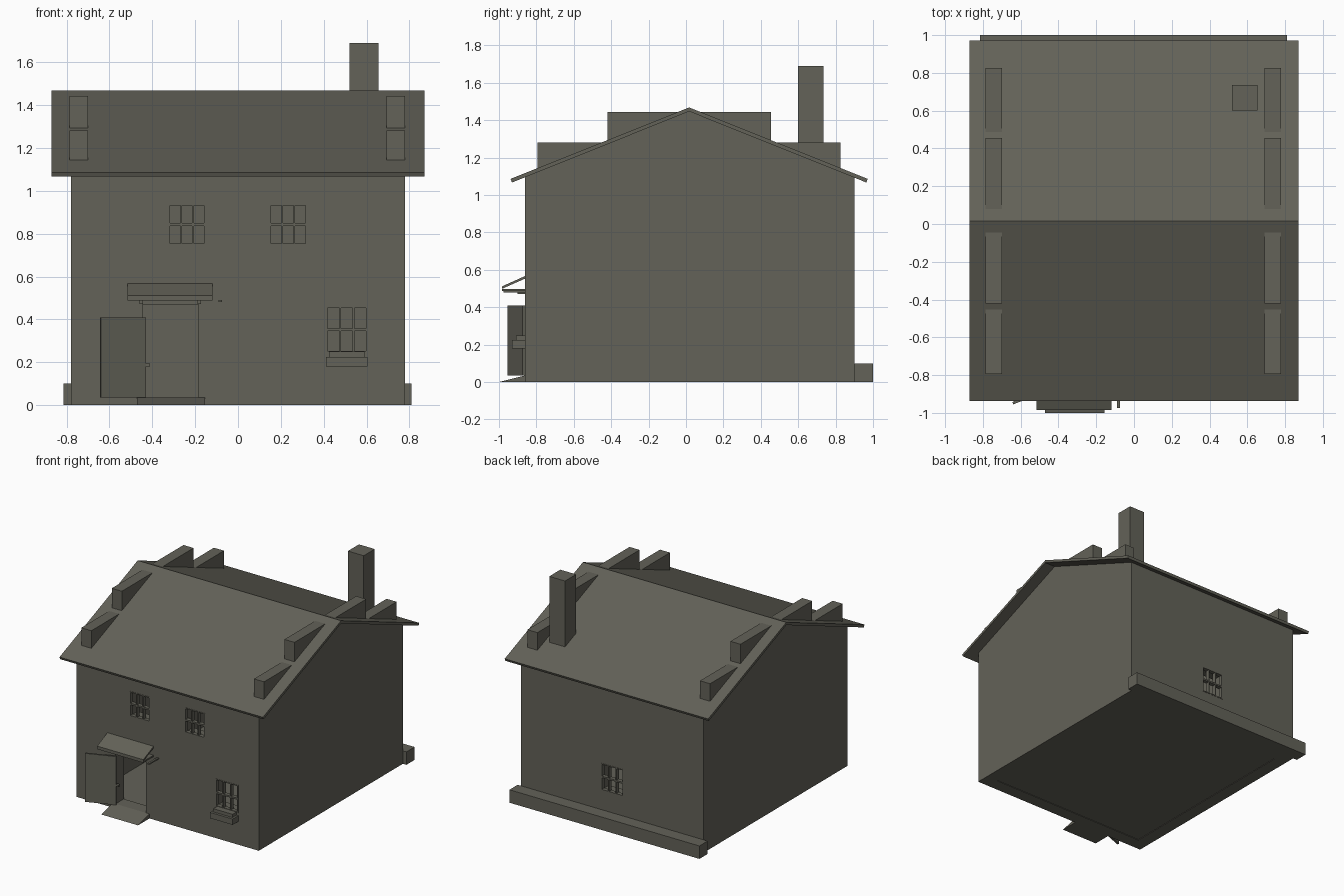
import bpy
import bmesh

cube = bpy.data.objects.get("Cube")
if cube:
    bpy.data.objects.remove(cube, do_unlink=True)

STONE = (0.125, 0.122, 0.098, 1)
mat = bpy.data.materials.new("olive grey stone")
mat.use_nodes = True
mat.diffuse_color = STONE
bsdf = next(n for n in mat.node_tree.nodes if n.type == 'BSDF_PRINCIPLED')
bsdf.inputs["Base Color"].default_value = STONE
bsdf.inputs["Roughness"].default_value = 0.9

RIDGE_Y, SLOPE = 0.017, 0.4


def finish(name, bm):
    bmesh.ops.recalc_face_normals(bm, faces=bm.faces)
    mesh = bpy.data.meshes.new(name)
    bm.to_mesh(mesh)
    bm.free()
    mesh.materials.append(mat)
    ob = bpy.data.objects.new(name, mesh)
    bpy.context.collection.objects.link(ob)
    return ob


def add_prism(bm, outline, lo, hi, axis="x"):
    """Extrude an outline of (y, z) along x, or of (x, y) along z."""
    def place(p, t):
        return (t, p[0], p[1]) if axis == "x" else (p[0], p[1], t)
    a = [bm.verts.new(place(p, lo)) for p in outline]
    b = [bm.verts.new(place(p, hi)) for p in outline]
    bm.faces.new(a)
    bm.faces.new(b[::-1])
    n = len(a)
    for i in range(n):
        bm.faces.new((a[i], b[i], b[(i + 1) % n], a[(i + 1) % n]))


def prism(name, outline, lo, hi, axis="x"):
    bm = bmesh.new()
    add_prism(bm, outline, lo, hi, axis)
    return finish(name, bm)


def add_box(bm, x, y, z):
    add_prism(bm, [(y[0], z[0]), (y[1], z[0]), (y[1], z[1]), (y[0], z[1])], *x)


def box(name, x, y, z):
    bm = bmesh.new()
    add_box(bm, x, y, z)
    return finish(name, bm)


def roof_z(y, drop=0.0):
    return 1.468 - drop - SLOPE * abs(y - RIDGE_Y)


def house_outline(y0, y1, bottom, drop):
    return [(y0, bottom), (y1, bottom), (y1, roof_z(y1, drop)),
            (RIDGE_Y, roof_z(RIDGE_Y, drop)), (y0, roof_z(y0, drop))]


# Hollow walls with cut door and window openings
walls = prism("walls", house_outline(-0.86, 0.90, 0, 0.018), -0.78, 0.78)
DOOR_X, DOOR_Z = (-0.445, -0.185), (0.035, 0.47)
windows = [("upper_right", (-0.325, -0.15), (0.745, 0.94), -1),
           ("upper_left", (0.147, 0.322), (0.745, 0.94), -1),
           ("lower_left", (0.41, 0.605), (0.245, 0.46), -1),
           ("back", (-0.097, 0.097), (0.25, 0.46), 1)]
cutters = [prism("cavity", house_outline(-0.76, 0.80, -0.1, 0.07), -0.68, 0.68),
           box("door_cut", DOOR_X, (-1.1, -0.7), DOOR_Z)]
for name, x, z, side in windows:
    cutters.append(box("cut", x, (-1.1, -0.7) if side < 0 else (0.7, 1.1), z))
for c in cutters:
    m = walls.modifiers.new("opening", 'BOOLEAN')
    m.operation, m.solver, m.object = 'DIFFERENCE', 'EXACT', c
bpy.context.view_layer.update()
cut_mesh = bpy.data.meshes.new_from_object(
    walls.evaluated_get(bpy.context.evaluated_depsgraph_get()))
walls.modifiers.clear()
walls.data = cut_mesh
for c in cutters:
    bpy.data.objects.remove(c, do_unlink=True)

box("floor", (-0.68, 0.68), (-0.76, 0.80), (0.004, 0.03))

# Window frames: three panes wide, two sashes high
for name, (x0, x1), (z0, z1), side in windows:
    bm = bmesh.new()
    face = -0.86 if side < 0 else 0.90
    y = sorted((face + side * 0.002, face - side * 0.03))
    t = 0.008
    for i in range(4):
        cx = x0 + t / 2 + (x1 - x0 - t) * i / 3
        add_box(bm, (cx - t / 2, cx + t / 2), y, (z0, z1))
    for f, h in ((0, t), (0.5, 0.012), (1, t)):
        cz = z0 + h / 2 + (z1 - z0 - h) * f
        add_box(bm, (x0, x1), y, (cz - h / 2, cz + h / 2))
    finish(name + "_window_frame", bm)

# Window box under the lower front window
box("window_box", (0.41, 0.605), (-0.93, -0.86), (0.18, 0.225))
box("window_sill", (0.425, 0.59), (-0.91, -0.86), (0.225, 0.25))

# Roof slabs
E0, E1 = -0.938, 0.972
prism("roof", [(E0, roof_z(E0)), (RIDGE_Y, roof_z(RIDGE_Y)), (E1, roof_z(E1)),
               (E1 - 0.008, roof_z(E1, 0.019)), (RIDGE_Y, roof_z(RIDGE_Y, 0.021)),
               (E0 + 0.008, roof_z(E0, 0.019))], -0.87, 0.87)

# Wedge dormers on both slopes, near each gable
for x in (-0.742, 0.735):
    for reach, top in ((0.81, 1.28), (0.438, 1.443)):
        for s in (-1, 1):
            y = RIDGE_Y + s * reach
            back = RIDGE_Y + s * (1.468 - top) / SLOPE
            prism("dormer", [(y, roof_z(y, 0.01)), (y, top), (back, top),
                             (back, roof_z(back, 0.01))], x - 0.043, x + 0.043)

box("chimney", (0.52, 0.655), (0.60, 0.735), (1.15, 1.69))
box("back_ledge", (-0.815, 0.81), (0.90, 1.0), (0, 0.1))

# Entrance: ramp, canopy with arms, open door, bell rod
prism("entrance_ramp", [(-1.0, 0), (-0.86, 0), (-0.86, 0.035)], -0.47, -0.155)
prism("canopy", [(-0.985, 0.498), (-0.86, 0.553), (-0.86, 0.567), (-0.985, 0.511)],
      -0.515, -0.12)
box("canopy_base", (-0.515, -0.12), (-0.985, -0.86), (0.487, 0.498))
for x in (-0.46, -0.19):
    box("canopy_arm", (x, x + 0.018), (-0.90, -0.86), (0.472, 0.487))
prism("door", [(-0.64, -0.955), (-0.43, -0.875), (-0.434, -0.862), (-0.644, -0.942)],
      0.035, 0.41, "z")
box("door_hinge", (-0.432, -0.41), (-0.875, -0.855), (0.18, 0.195))
box("bell_rod", (-0.09, -0.075), (-0.975, -0.855), (0.48, 0.49))
